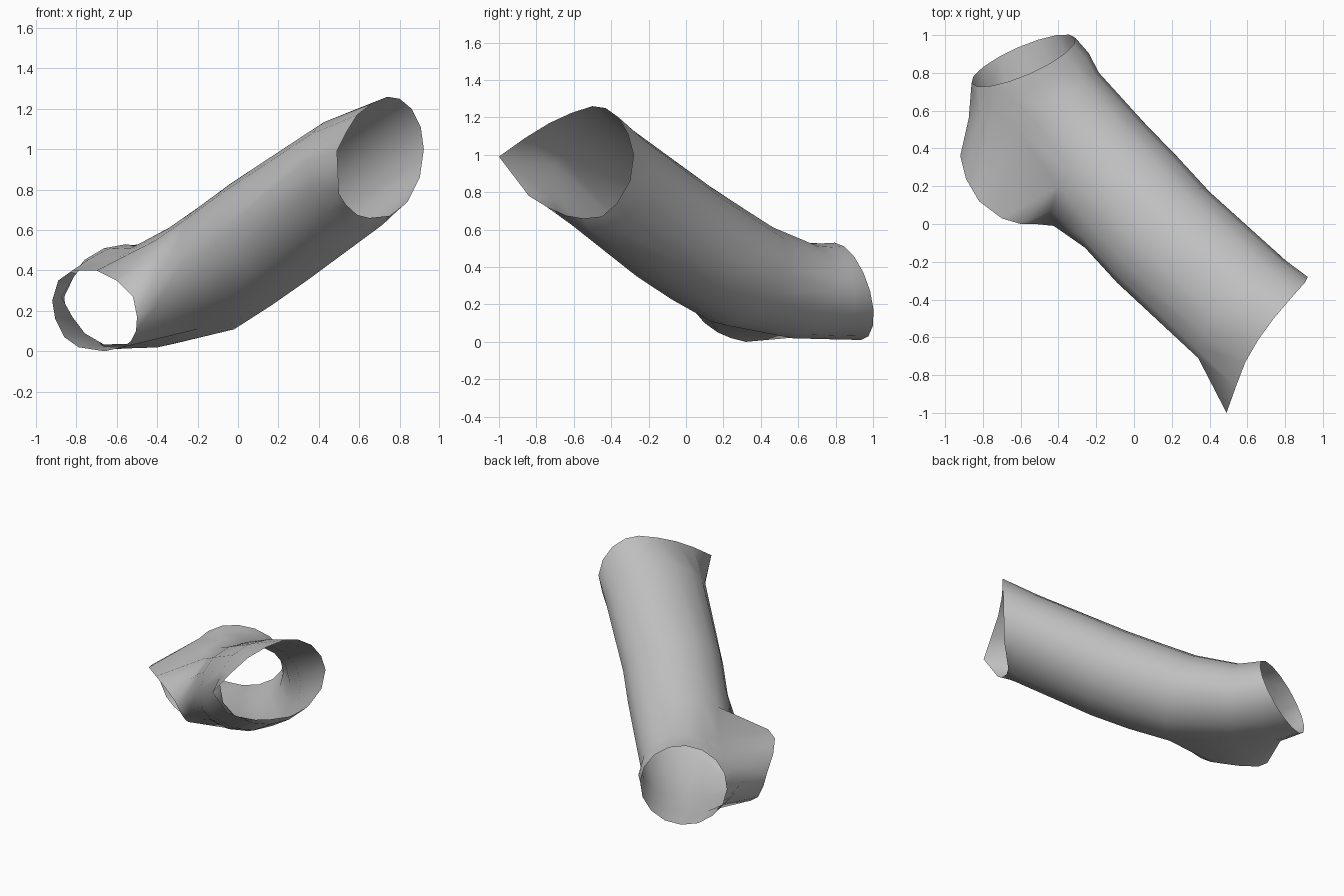
import bpy, bmesh, math
from mathutils import Vector

if "Cube" in bpy.data.objects:
    bpy.data.objects.remove(bpy.data.objects["Cube"])

N = 16
mat = bpy.data.materials.new("plain_grey")
mat.diffuse_color = (0.52, 0.52, 0.52, 1)
mat.use_nodes = True
mat.node_tree.nodes["Principled BSDF"].inputs["Base Color"].default_value = mat.diffuse_color

# Raked upper mouth, counted from the right side over the top
upper_rim = [(.92, -.28, 1.0), (.905, -.31, 1.11), (.86, -.36, 1.2), (.80, -.43, 1.25),
             (.74, -.50, 1.26), (.66, -.61, 1.225), (.59, -.73, 1.17), (.54, -.86, 1.09),
             (.49, -1.0, .99), (.50, -.84, .78), (.535, -.75, .725), (.59, -.64, .675),
             (.65, -.55, .66), (.75, -.45, .67), (.84, -.37, .74), (.90, -.30, .86)]

# Pipe sections: centre, sideways radius, upward radius
sections = [((.57, -.45, .88), (.235, .255, 0), (-.06, .07, .275)),
            ((.155, -.07, .592), (.245, .24, 0), (-.10, .11, .262)),
            ((-.015, .115, .47), (.245, .24, 0), (-.095, .11, .262)),
            ((-.18, .30, .36), (.24, .23, 0), (-.075, .085, .272)),
            ((-.42, .60, .275), (.235, .20, 0), (-.02, .03, .256)),
            ((-.54, .74, .27), (.30, .165, 0), (.01, -.02, .256)),
            ((-.585, .865, .27), (.275, .12, 0), (.03, -.07, .26))]

# Wall points pulled out of round: notch beside the mouth, fillet at the branch
pulled = {(1, 8): (.34, -.71, .94),
          (4, 7): (-.44, .07, .43), (4, 8): (-.425, -.01, .33), (4, 9): (-.40, 0, .23),
          (6, 8): (-.875, .56, .27)}

# Side branch mouth, in step with the edge of the hole in the pipe wall
branch_rim = [(-.60, 0, .35), (-.70, .03, .40), (-.82, .12, .40), (-.89, .24, .35),
              (-.92, .36, .25), (-.905, .38, .16), (-.86, .38, .07), (-.79, .37, .02),
              (-.66, .32, .0), (-.57, .24, .02), (-.53, .17, .05), (-.505, .10, .10),
              (-.50, .04, .17), (-.52, 0, .27)]


def section(c, a, b):
    c, a, b = Vector(c), Vector(a), Vector(b)
    return [c + a * math.cos(2 * math.pi * k / N) + b * math.sin(2 * math.pi * k / N)
            for k in range(N)]


bm = bmesh.new()
rings = [[bm.verts.new(p) for p in r] for r in [upper_rim] + [section(*s) for s in sections]]
for (i, k), p in pulled.items():
    rings[i][k].co = p

# Main pipe wall, leaving a hole on the lower left for the branch
R3, R4, R5 = 4, 5, 6
TOP, LOW = 6, 11
for i in range(len(rings) - 1):
    for k in range(N):
        if R3 <= i < R5 and TOP <= k < LOW:
            continue
        n = (k + 1) % N
        bm.faces.new((rings[i][k], rings[i][n], rings[i + 1][n], rings[i + 1][k]))

# Branch wall from the hole edge out to its mouth
hole = [rings[R3][TOP], rings[R4][TOP]]
hole += [rings[R5][k] for k in range(TOP, LOW + 1)]
hole += [rings[R4][LOW]]
hole += [rings[R3][k] for k in range(LOW, TOP, -1)]
mouth = [bm.verts.new(p) for p in branch_rim]
for k in range(len(hole)):
    n = (k + 1) % len(hole)
    bm.faces.new((hole[k], hole[n], mouth[n], mouth[k]))

bmesh.ops.delete(bm, geom=[v for v in bm.verts if not v.link_faces], context='VERTS')
bmesh.ops.recalc_face_normals(bm, faces=bm.faces)
me = bpy.data.meshes.new("branched_pipe")
bm.to_mesh(me)
bm.free()

# Open branched pipe
pipe = bpy.data.objects.new("branched_pipe", me)
bpy.context.collection.objects.link(pipe)
me.materials.append(mat)
bpy.context.view_layer.objects.active = pipe
pipe.select_set(True)
bpy.ops.object.shade_smooth_by_angle(angle=math.radians(60))
